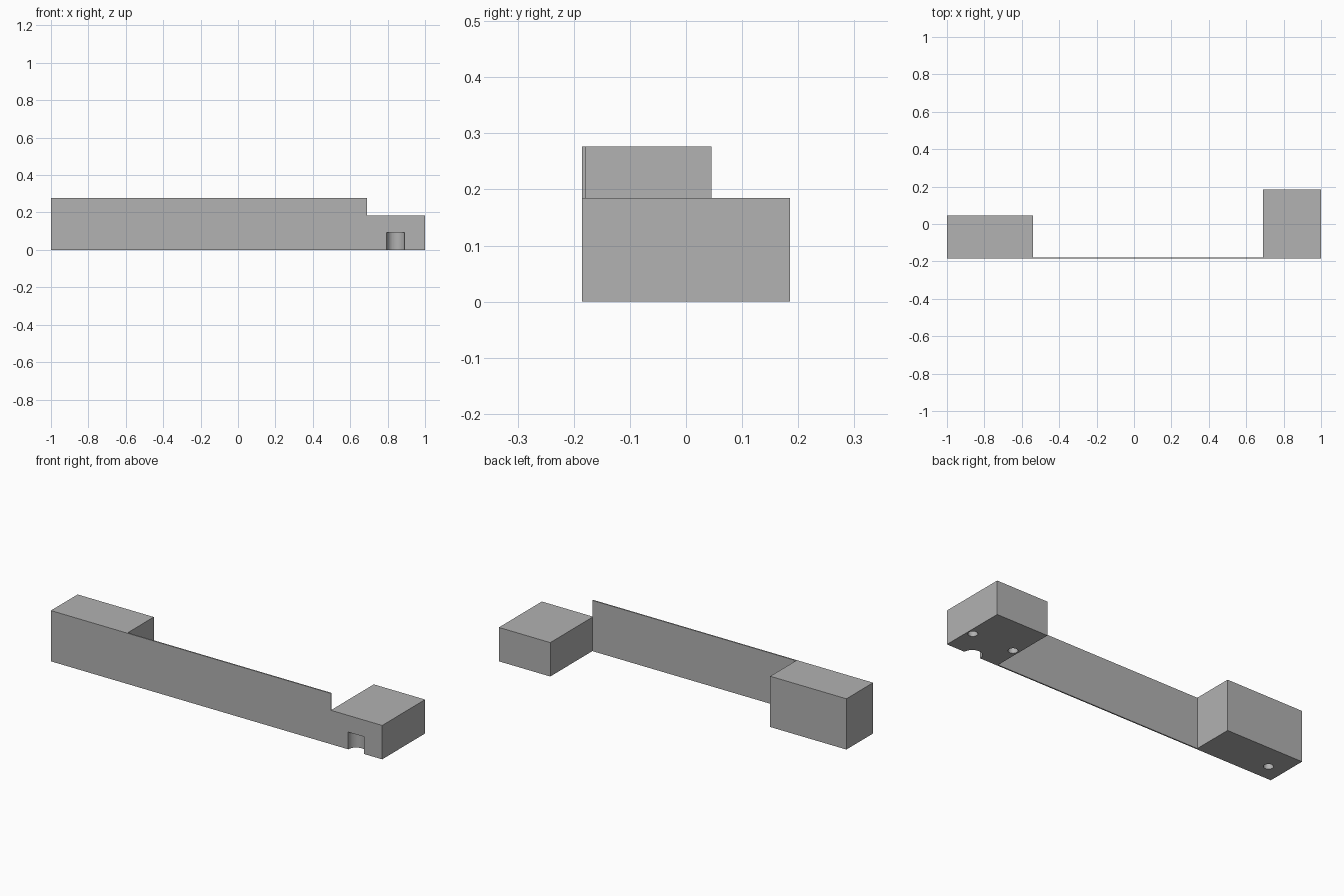
import bpy
import math

if "Cube" in bpy.data.objects:
    bpy.data.objects.remove(bpy.data.objects["Cube"], do_unlink=True)

grey = bpy.data.materials.new("plain grey")
grey.use_nodes = True
grey.diffuse_color = (0.445, 0.445, 0.445, 1)
grey.node_tree.nodes["Principled BSDF"].inputs["Base Color"].default_value = grey.diffuse_color

FRONT = -0.185


def box(name, x0, x1, y1, height):
    """Box standing on the floor with its front on the common front plane."""
    bpy.ops.mesh.primitive_cube_add(size=1, location=((x0 + x1) / 2, (FRONT + y1) / 2, height / 2))
    ob = bpy.context.object
    ob.name = name
    ob.scale = (x1 - x0, y1 - FRONT, height)
    bpy.ops.object.transform_apply(location=True, rotation=False, scale=True)
    ob.data.materials.append(grey)
    return ob


def drill(ob, x, y, radius, depth):
    """Cut a round blind hole upward from the underside."""
    bpy.ops.mesh.primitive_cylinder_add(vertices=48, radius=radius, depth=2 * depth, location=(x, y, 0))
    cutter = bpy.context.object
    cutter.hide_render = True
    cutter.data.materials.append(grey)
    mod = ob.modifiers.new("hole", 'BOOLEAN')
    mod.operation = 'DIFFERENCE'
    mod.solver = 'EXACT'
    mod.object = cutter
    bpy.ops.object.select_all(action='DESELECT')
    bpy.context.view_layer.objects.active = ob
    ob.select_set(True)
    bpy.ops.object.modifier_apply(modifier=mod.name)
    bpy.data.objects.remove(cutter, do_unlink=True)
    bpy.ops.object.shade_smooth_by_angle(angle=math.radians(30))


# Tall block at one end, thin front panel, deep low block at the other end
tall_block = box("tall_end_block", -1, -0.54, 0.045, 0.277)
panel = box("front_panel", -0.54, 0.69, -0.178, 0.277)
low_block = box("low_end_block", 0.69, 1, 0.185, 0.185)

# Peg holes in the undersides
drill(tall_block, -0.908, -0.093, 0.024, 0.09)
for x in (0.722, 0.97):
    drill(low_block, x, -0.03, 0.024, 0.09)

# Half-round notch in the front of the low block
drill(low_block, 0.843, FRONT, 0.048, 0.094)
